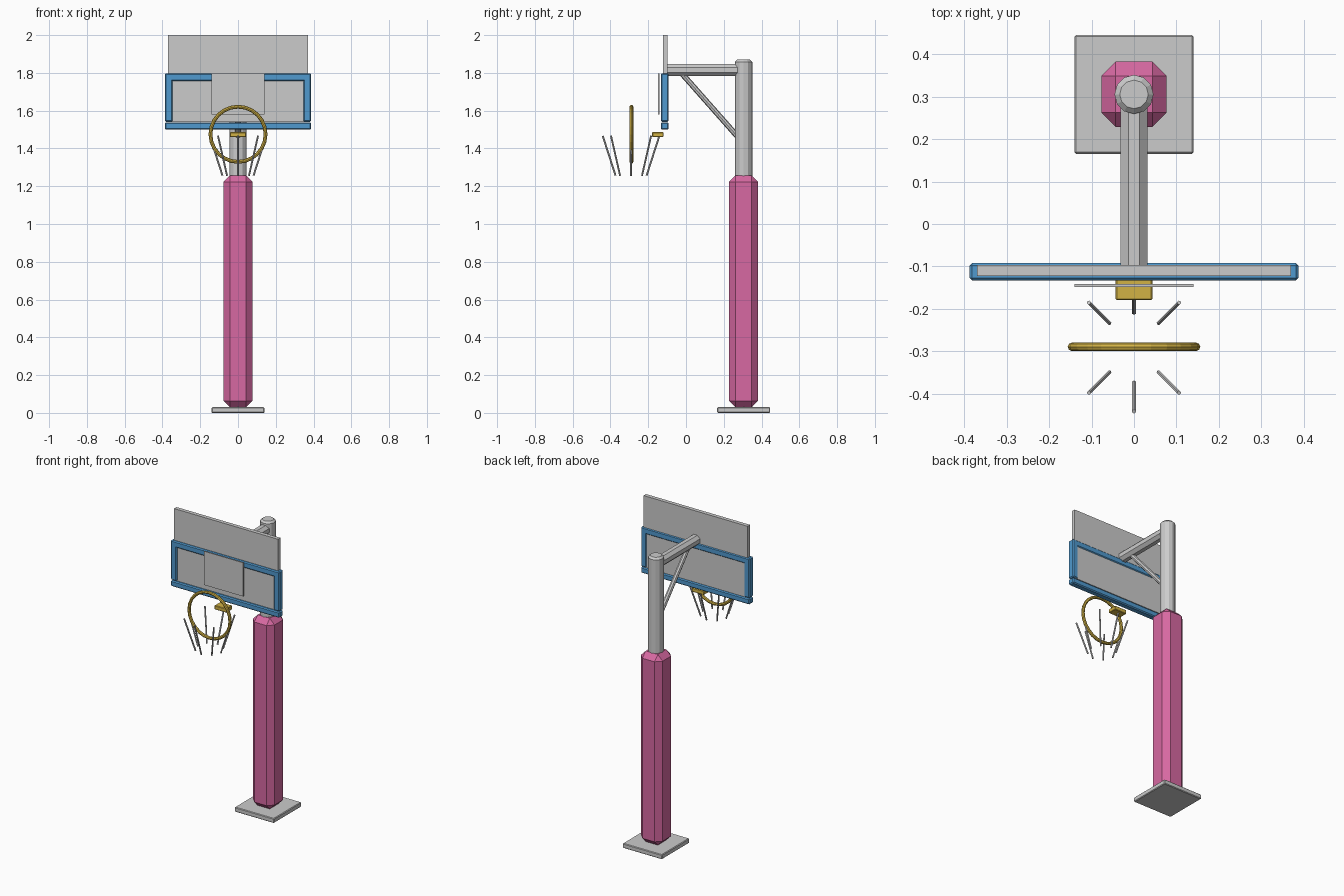
import bpy, math
from mathutils import Vector

if "Cube" in bpy.data.objects:
    bpy.data.objects.remove(bpy.data.objects["Cube"])


def material(name, rgb):
    m = bpy.data.materials.new(name)
    m.diffuse_color = (*rgb, 1)
    m.use_nodes = True
    m.node_tree.nodes["Principled BSDF"].inputs["Base Color"].default_value = m.diffuse_color
    return m


BLUE = material("blue", (0.08, 0.32, 0.62))
PINK = material("pink", (0.68, 0.14, 0.36))
YELLOW = material("yellow", (0.65, 0.45, 0.06))


def finish(ob, name, mat=None, bevel=0):
    ob.name = name
    if mat:
        ob.data.materials.append(mat)
    if bevel:
        b = ob.modifiers.new("bevel", 'BEVEL')
        b.width, b.segments = bevel, 1
        b.limit_method, b.angle_limit = 'ANGLE', math.radians(40)
    return ob


def box(name, x, y, z, mat=None, bevel=0):
    """Box from (min, max) ranges."""
    bpy.ops.mesh.primitive_cube_add(size=1)
    ob = bpy.context.object
    for v in ob.data.vertices:
        v.co = [(r[0] + r[1]) / 2 + c * (r[1] - r[0]) for c, r in zip(v.co, (x, y, z))]
    return finish(ob, name, mat, bevel)


def rod(name, a, b, radius, sides, mat=None, bevel=0, spin=0):
    """Cylinder between two points."""
    a, b = Vector(a), Vector(b)
    bpy.ops.mesh.primitive_cylinder_add(vertices=sides, radius=radius, depth=(b - a).length)
    ob = bpy.context.object
    for v in ob.data.vertices:
        v.co.rotate(Vector((0, 0, 1)).rotation_difference(Vector((0, 0, 1))))
    q = (b - a).to_track_quat('Z', 'Y')
    c, s = math.cos(spin), math.sin(spin)
    for v in ob.data.vertices:
        p = Vector((v.co.x * c - v.co.y * s, v.co.x * s + v.co.y * c, v.co.z))
        v.co = q @ p + (a + b) / 2
    return finish(ob, name, mat, bevel)


# Base, padded post and pole
PY = 0.305
box("base_plate", (-.14, .14), (PY - .14, PY + .14), (0, .03), bevel=.004)
box("post_pad", (-.077, .077), (PY - .077, PY + .077), (.03, 1.257), PINK, .034)
rod("pole", (0, PY, .02), (0, PY, 1.87), .046, 12, bevel=.012)

# Support arm and diagonal brace
rod("support_arm", (0, PY, 1.815), (0, -.1, 1.815), .034, 8, spin=math.pi / 8)
rod("diagonal_brace", (0, -.025, 1.80), (0, .28, 1.455), .015, 8)

# Backboard panel with its frame
box("backboard", (-.37, .37), (-.122, -.097), (1.54, 2.0))
FY = (-.133, -.092)
box("frame_top", (-.387, .387), FY, (1.757, 1.797), BLUE, .006)
box("frame_bottom", (-.387, .387), FY, (1.5, 1.538), BLUE, .006)
for side, s in (("left", -1), ("right", 1)):
    box("frame_" + side, tuple(sorted((s * .347, s * .387))), FY, (1.541, 1.797), BLUE, .006)
box("target_plate", (-.14, .14), (-.148, -.141), (1.58, 1.797))

# Hoop and its mount
box("hoop_mount", (-.043, .043), (-.179, -.12), (1.46, 1.486), YELLOW, .003)
RY = -.289
bpy.ops.mesh.primitive_torus_add(major_radius=.146, minor_radius=.01, major_segments=24,
                                 minor_segments=8, location=(0, RY, 1.475),
                                 rotation=(math.pi / 2, 0, 0))
finish(bpy.context.object, "hoop", YELLOW)

# Net strands
for i in range(8):
    c, s = math.cos(i * math.pi / 4), math.sin(i * math.pi / 4)
    rod(f"net_strand_{i + 1}", (.15 * c, RY - .002 + .15 * s, 1.467),
        (.082 * c, RY - .002 + .082 * s, 1.256), .005, 6)
